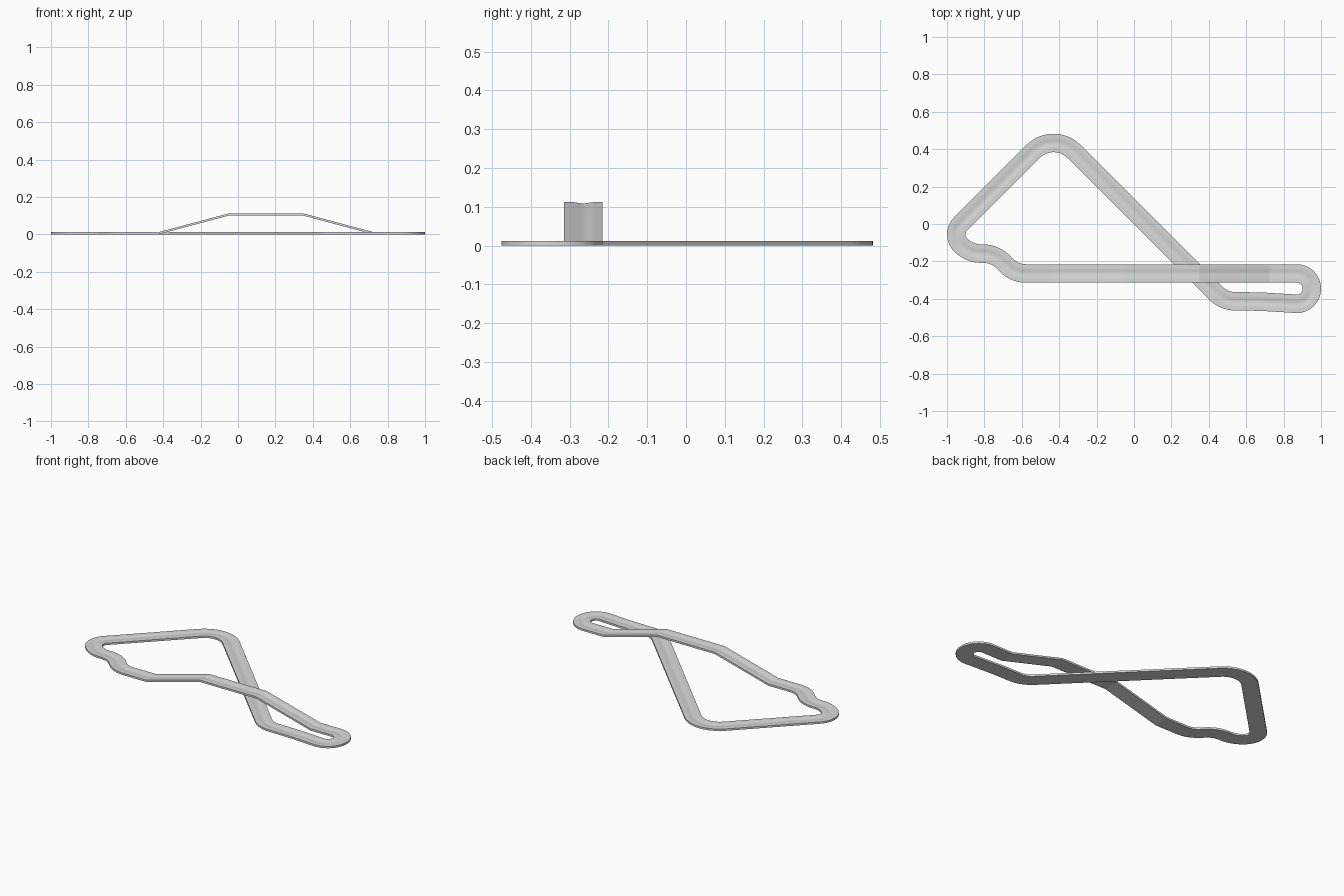
import bpy, bmesh, math
from mathutils import Vector

cube = bpy.data.objects.get("Cube")
if cube:
    bpy.data.objects.remove(cube, do_unlink=True)

DECK = 0.10  # height of the raised bridge

# Centre line corners: x, y, height, bend radius
corners = [
    (-0.43, 0.4975, 0, 0.155),     # top bend
    (-0.983, -0.0555, 0, 0.08),    # left bend, tight then opening out
    (-0.88, -0.1585, 0, 0.155),
    (-0.742, -0.1585, 0, 0.15),    # chicane
    (-0.64, -0.2645, 0, 0.145),
    (-0.425, -0.2645, 0, 0),       # bridge
    (-0.05, -0.2645, DECK, 0),
    (0.35, -0.2645, DECK, 0),
    (0.725, -0.2645, 0, 0),
    (0.9505, -0.2645, 0, 0.08),    # hairpin
    (0.9505, -0.4315, 0, 0.08),
    (0.68, -0.415, 0, 1.2),
    (0.48, -0.4125, 0, 0.15),      # sweep onto the diagonal
]


def rounded_path(corners):
    """Closed path with every corner replaced by a tangent arc."""
    path = []
    for i, (x, y, z, r) in enumerate(corners):
        p = Vector((x, y, z))
        if r == 0:
            path.append(p)
            continue
        a = (Vector(corners[i - 1][:3]) - p).normalized()
        b = (Vector(corners[(i + 1) % len(corners)][:3]) - p).normalized()
        half = a.angle(b) / 2
        centre = p + (a + b).normalized() * r / math.sin(half)
        start = p + a * r / math.tan(half) - centre
        end = p + b * r / math.tan(half) - centre
        sweep = math.pi - 2 * half
        steps = max(2, math.ceil(sweep / math.radians(6)))
        for k in range(steps + 1):
            t = k / steps
            path.append(centre + (start * math.sin((1 - t) * sweep)
                                  + end * math.sin(t * sweep)) / math.sin(sweep))
    return path


# Cross-section: flat underside, upright edges, shallow groove along the top
W, T, DIP = 0.0493, 0.012, 0.0035
section = [(-W, 0), (-W, T)]
for k in range(-6, 7):
    u = k / 6 * 0.03
    section.append((u, T - DIP * (0.5 + 0.5 * math.cos(math.pi * k / 6))))
section += [(W, T), (W, 0)]

# Sweep the section round the loop with mitred joints
path = rounded_path(corners)
bm = bmesh.new()
rings = []
for i, p in enumerate(path):
    d0 = (p - path[i - 1]).to_2d().normalized()
    d1 = (path[(i + 1) % len(path)] - p).to_2d().normalized()
    d = (d0 + d1).normalized()
    side = Vector((d.y, -d.x, 0)) / d.dot(d0)
    rings.append([bm.verts.new(p + side * u + Vector((0, 0, h))) for u, h in section])
n = len(section)
for i, ring in enumerate(rings):
    last = rings[i - 1]
    for j in range(n):
        k = (j + 1) % n
        bm.faces.new((last[j], last[k], ring[k], ring[j]))
bmesh.ops.recalc_face_normals(bm, faces=bm.faces)
mesh = bpy.data.meshes.new("track")
bm.to_mesh(mesh)
bm.free()

track = bpy.data.objects.new("track", mesh)
bpy.context.collection.objects.link(track)

# Plain grey
grey = bpy.data.materials.new("light grey")
grey.use_nodes = True
colour = (0.69, 0.69, 0.69, 1)
grey.diffuse_color = colour
grey.node_tree.nodes["Principled BSDF"].inputs["Base Color"].default_value = colour
mesh.materials.append(grey)

bpy.ops.object.select_all(action='DESELECT')
track.select_set(True)
bpy.context.view_layer.objects.active = track
bpy.ops.object.shade_smooth_by_angle(angle=math.radians(13))
